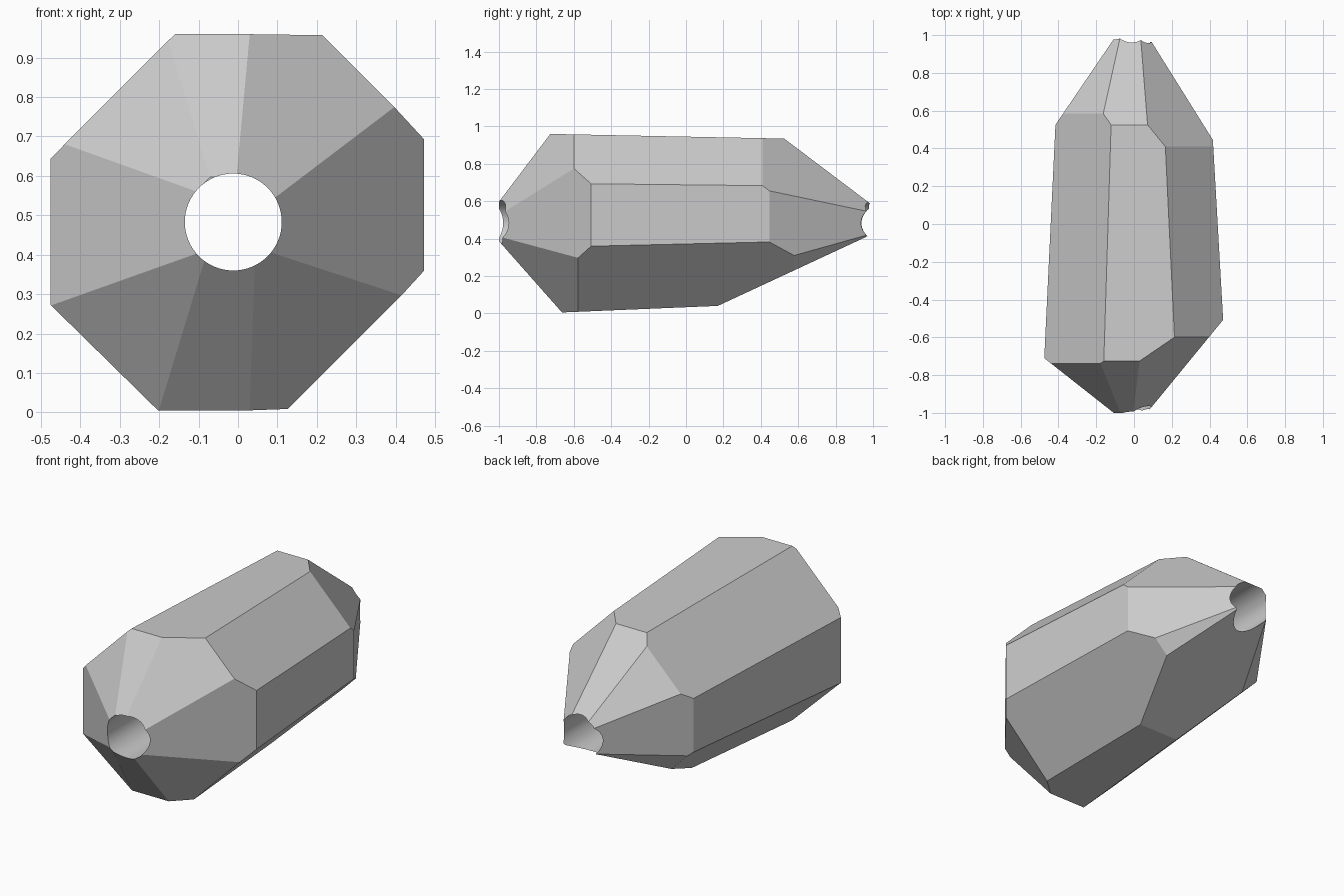
import bpy, bmesh, math
from mathutils import Vector

if "Cube" in bpy.data.objects:
    bpy.data.objects.remove(bpy.data.objects["Cube"], do_unlink=True)

AXIS_Z = 0.48

# Facets as (outward distance, slope along y), one per 45 degrees from +x towards +z
body_facets = [(.443, .057), (.46, .048), (.465, .02), (.426, .036),
               (.441, .048), (.433, .07), (.447, .042), (.39, .057)]
front_facets = [(.888, -.82), (1.10, -1.02), (1.437, -1.32), (1.353, -1.22),
                (1.377, -1.27), (1.241, -1.115), (1.224, -1.13), (.867, -.77)]
back_facets = [(.696, .625), (.682, .59), (.851, .755), (.808, .69),
               (.773, .68), (.748, .64), (.519, .465), (.727, .64)]
front_twist = {5: 8.8}  # one front facet is turned off the regular spacing


def cut_facet(bm, degrees, distance, slope):
    """Slice away everything outside one facet and close the cut."""
    a = math.radians(degrees)
    normal = Vector((math.cos(a), slope, math.sin(a)))
    point = Vector((0, 0, AXIS_Z)) + normal * (distance / normal.length_squared)
    geom = bm.verts[:] + bm.edges[:] + bm.faces[:]
    result = bmesh.ops.bisect_plane(bm, geom=geom, dist=1e-5, plane_co=point,
                                    plane_no=normal, clear_outer=True)
    rim = [e for e in result["geom_cut"] if isinstance(e, bmesh.types.BMEdge)]
    if rim:
        bmesh.ops.contextual_create(bm, geom=rim)


# Stone: a block ground down facet by facet
bm = bmesh.new()
bmesh.ops.create_cube(bm, size=2)
for v in bm.verts:
    v.co.z += AXIS_Z
for facets, twist in ((body_facets, {}), (front_facets, front_twist), (back_facets, {})):
    for i, (distance, slope) in enumerate(facets):
        cut_facet(bm, 45 * i + twist.get(i, 0), distance, slope)
bmesh.ops.recalc_face_normals(bm, faces=bm.faces)
mesh = bpy.data.meshes.new("faceted_bead")
bm.to_mesh(mesh)
bm.free()
bead = bpy.data.objects.new("faceted_bead", mesh)
bpy.context.collection.objects.link(bead)

# Bore: a round hole drilled from end to end
bpy.ops.mesh.primitive_cylinder_add(vertices=64, radius=.123, depth=3,
                                    location=(-.012, 0, .483),
                                    rotation=(math.pi / 2, 0, 0))
drill = bpy.context.object
drill.name = "drill_cutter"
drill.hide_render = True
bore = bead.modifiers.new("bore", "BOOLEAN")
bore.operation = "DIFFERENCE"
bore.solver = "EXACT"
bore.object = drill
bpy.ops.object.select_all(action="DESELECT")
bpy.context.view_layer.objects.active = bead
bead.select_set(True)
bpy.ops.object.modifier_apply(modifier=bore.name)
bpy.data.objects.remove(drill, do_unlink=True)

# Colour and shading: flat facets, smooth bore
grey = bpy.data.materials.new("stone_grey")
grey.use_nodes = True
colour = (.6, .6, .6, 1)
grey.diffuse_color = colour
grey.node_tree.nodes["Principled BSDF"].inputs["Base Color"].default_value = colour
bead.data.materials.clear()
bead.data.materials.append(grey)
bpy.ops.object.shade_smooth_by_angle(angle=math.radians(15))
